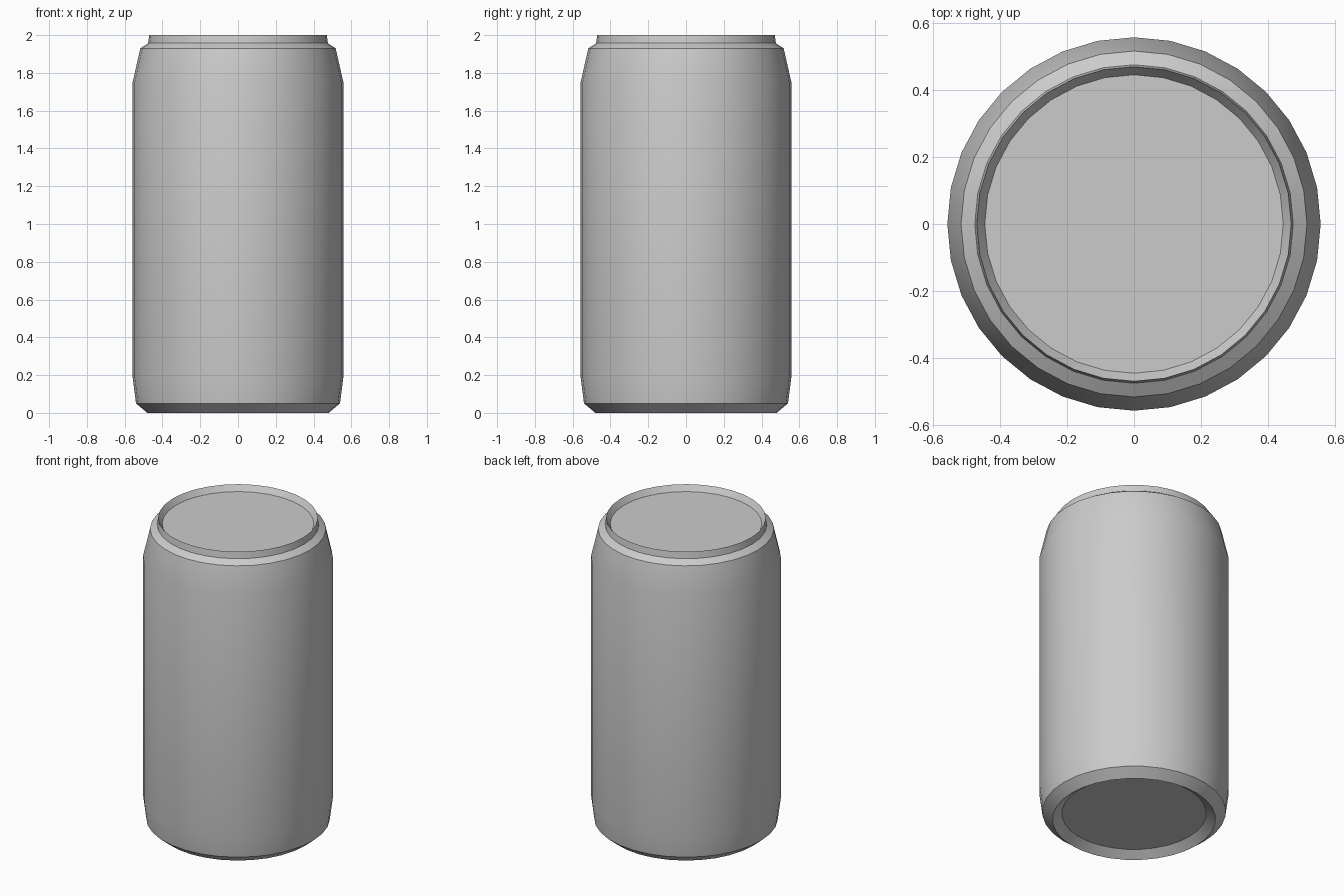
import bpy, bmesh, math

cube = bpy.data.objects.get("Cube")
if cube:
    bpy.data.objects.remove(cube, do_unlink=True)

SIDES = 32

metal = bpy.data.materials.new("plain grey metal")
metal.use_nodes = True
grey = (0.6, 0.6, 0.6, 1)
metal.diffuse_color = grey
metal.node_tree.nodes["Principled BSDF"].inputs["Base Color"].default_value = grey


def lathe(name, profile):
    """Turn (radius, height) points around z and cap both ends."""
    bm = bmesh.new()
    rings = []
    for r, z in profile:
        angles = [2 * math.pi * i / SIDES for i in range(SIDES)]
        rings.append([bm.verts.new((r * math.cos(a), r * math.sin(a), z)) for a in angles])
    for low, high in zip(rings, rings[1:]):
        for i in range(SIDES):
            j = (i + 1) % SIDES
            bm.faces.new((low[i], low[j], high[j], high[i]))
    bm.faces.new(rings[0][::-1])
    bm.faces.new(rings[-1])
    bmesh.ops.recalc_face_normals(bm, faces=bm.faces)
    mesh = bpy.data.meshes.new(name)
    bm.to_mesh(mesh)
    bm.free()
    mesh.materials.append(metal)
    obj = bpy.data.objects.new(name, mesh)
    bpy.context.collection.objects.link(obj)
    bpy.ops.object.select_all(action="DESELECT")
    obj.select_set(True)
    bpy.context.view_layer.objects.active = obj
    bpy.ops.object.shade_smooth_by_angle(angle=math.radians(30))
    return obj


base = [(0.425, 0.04), (0.48, 0), (0.54, 0.05)]          # recessed foot
wall = [(0.558, 0.19), (0.558, 1.75)]                    # straight side
neck = [(0.517, 1.93), (0.476, 1.957)]                   # tapered shoulder
rim = [(0.47, 2.0), (0.446, 1.963)]                      # lip and sunken lid
lathe("can_body", base + wall + neck + rim)
